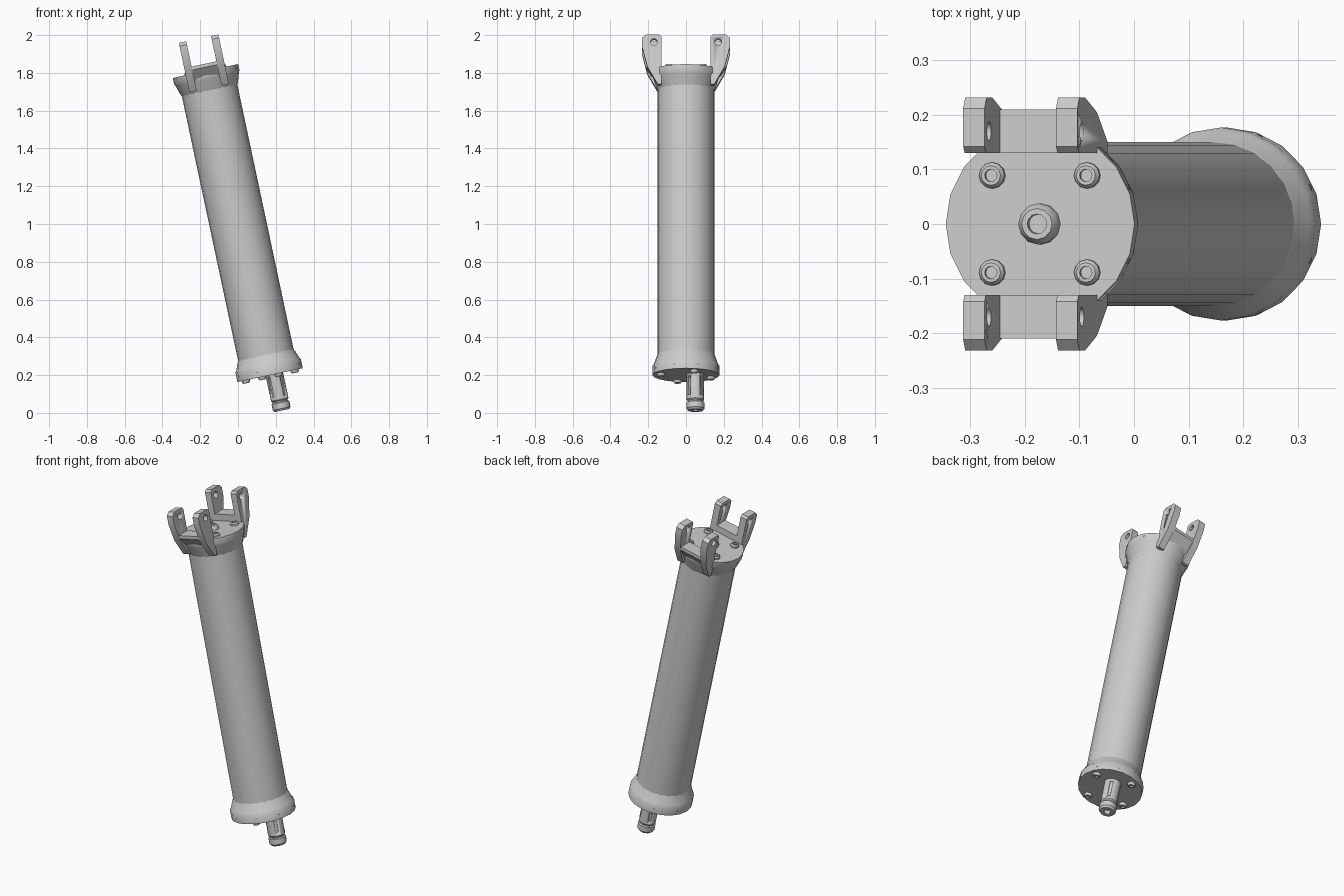
import bpy, bmesh
from math import sin, cos, pi, radians
from mathutils import Matrix, Vector

if "Cube" in bpy.data.objects:
    bpy.data.objects.remove(bpy.data.objects["Cube"])

# Everything is built along the cylinder's own axis, then leaned over
LEAN = Matrix.Translation((0, 0, 1)) @ Matrix.Rotation(radians(-12), 4, 'Y')


def finish(bm, name, place=Matrix(), angle=35):
    bmesh.ops.recalc_face_normals(bm, faces=bm.faces)
    mesh = bpy.data.meshes.new(name)
    bm.to_mesh(mesh)
    bm.free()
    mesh.transform(LEAN @ place)
    obj = bpy.data.objects.new(name, mesh)
    bpy.context.collection.objects.link(obj)
    bpy.ops.object.select_all(action='DESELECT')
    obj.select_set(True)
    bpy.context.view_layer.objects.active = obj
    bpy.ops.object.shade_smooth_by_angle(angle=radians(angle))
    return obj


def lathe(name, profile, sides, place=Matrix()):
    """Revolve (radius, height) points; both ends are capped."""
    bm = bmesh.new()
    rings = [[bm.verts.new((r * cos(2 * pi * i / sides), r * sin(2 * pi * i / sides), h))
              for i in range(sides)] for r, h in profile]
    for a, b in zip(rings, rings[1:]):
        for i in range(sides):
            j = (i + 1) % sides
            bm.faces.new((a[i], a[j], b[j], b[i]))
    bm.faces.new(rings[0])
    bm.faces.new(rings[-1])
    return finish(bm, name, place)


def extrude(name, outline, x0, x1, side):
    """Extrude a (y, height) outline across x, on the given y side."""
    bm = bmesh.new()
    face = bm.faces.new([bm.verts.new((x0, side * y, h)) for y, h in outline])
    moved = bmesh.ops.extrude_face_region(bm, geom=[face])["geom"]
    bmesh.ops.translate(bm, vec=(x1 - x0, 0, 0),
                        verts=[v for v in moved if isinstance(v, bmesh.types.BMVert)])
    return finish(bm, name)


def cut(obj, cutter):
    cutter.hide_render = True
    mod = obj.modifiers.new("cut", 'BOOLEAN')
    mod.object = cutter
    mod.solver = 'EXACT'
    bpy.context.view_layer.objects.active = obj
    bpy.ops.object.modifier_apply(modifier=mod.name)
    bpy.data.objects.remove(cutter)


def bolt(name, r, h, x, y, z, flip=False):
    place = Matrix.Translation((x, y, z))
    if flip:
        place = place @ Matrix.Rotation(pi, 4, 'X')
    s = r * 0.48
    lathe(name, [(r, -0.005), (r, h * 0.5), (r * 0.75, h), (s, h), (s, h * 0.4)], 12, place)


# Main tube
lathe("tube", [(0.15, -0.79), (0.15, 0.80)], 24)

# End flanges: flat rim with a cone down to the tube
lathe("top_flange", [(0.148, 0.72), (0.156, 0.735), (0.172, 0.785),
                     (0.177, 0.795), (0.177, 0.828)], 20)
lathe("bottom_flange", [(0.177, -0.818), (0.177, -0.768), (0.17, -0.758),
                        (0.154, -0.715), (0.148, -0.705)], 20)

# Small set screws around both rims
for label, z in (("top", 0.811), ("bottom", -0.793)):
    for i in range(8):
        place = (Matrix.Rotation(pi * (i + 0.5) / 4, 4, 'Z')
                 @ Matrix.Translation((0.168, 0, z)) @ Matrix.Rotation(pi / 2, 4, 'Y'))
        lathe(f"{label}_rim_screw", [(0.006, 0), (0.006, 0.0085)], 8, place)

# Clevis brackets: two lugs joined by a floor, on each side of the top
LUG = [(0.13, 0.735), (0.13, 0.99), (0.142, 1.003), (0.212, 1.003), (0.232, 0.985),
       (0.232, 0.935), (0.205, 0.83), (0.15, 0.735)]
FLOOR = [(0.13, 0.78), (0.13, 0.866), (0.21, 0.866), (0.21, 0.848), (0.155, 0.78)]
for side, label in ((-1, "front"), (1, "back")):
    extrude(f"{label}_bracket_floor", FLOOR, -0.075, 0.075, side)
    for x, hand in ((-0.087, "right"), (0.087, "left")):
        lug = extrude(f"{label}_{hand}_lug", LUG, x - 0.02, x + 0.02, side)
        place = (Matrix.Translation((x - 0.05, side * 0.17, 0.963))
                 @ Matrix.Rotation(pi / 2, 4, 'Y'))
        cut(lug, lathe("pin_hole_cutter", [(0.018, 0), (0.018, 0.1)], 12, place))

# Top bolts
bolt("top_center_bolt", 0.038, 0.028, 0, 0, 0.828)
for x in (-0.089, 0.089):
    for y in (-0.089, 0.089):
        bolt("top_bolt", 0.024, 0.016, x, y, 0.828)

# Bottom bolts, on a turned square
for i in range(4):
    p = Matrix.Rotation(i * pi / 2, 3, 'Z') @ Vector((0.132, 0.044, 0))
    bolt("bottom_bolt", 0.022, 0.016, p.x, p.y, -0.818, flip=True)

# Off-centre output shaft with collar tip, centre bore and key slots
shaft_place = Matrix.Translation((0.023, 0.05, 0))
shaft = lathe("shaft", [(0.047, -0.80), (0.047, -0.955), (0.041, -0.962), (0.041, -0.968),
                        (0.048, -0.972), (0.048, -1.003), (0.040, -1.014),
                        (0.018, -1.014), (0.018, -0.99)], 18, shaft_place)
for i in range(4):
    bm = bmesh.new()
    bmesh.ops.create_cube(bm, size=1, matrix=Matrix.Diagonal((0.018, 0.016, 0.1, 1)))
    place = (shaft_place @ Matrix.Rotation(pi * (i + 0.5) / 2, 4, 'Z')
             @ Matrix.Translation((0.048, 0, -0.885)))
    cut(shaft, finish(bm, "key_slot_cutter", place))
